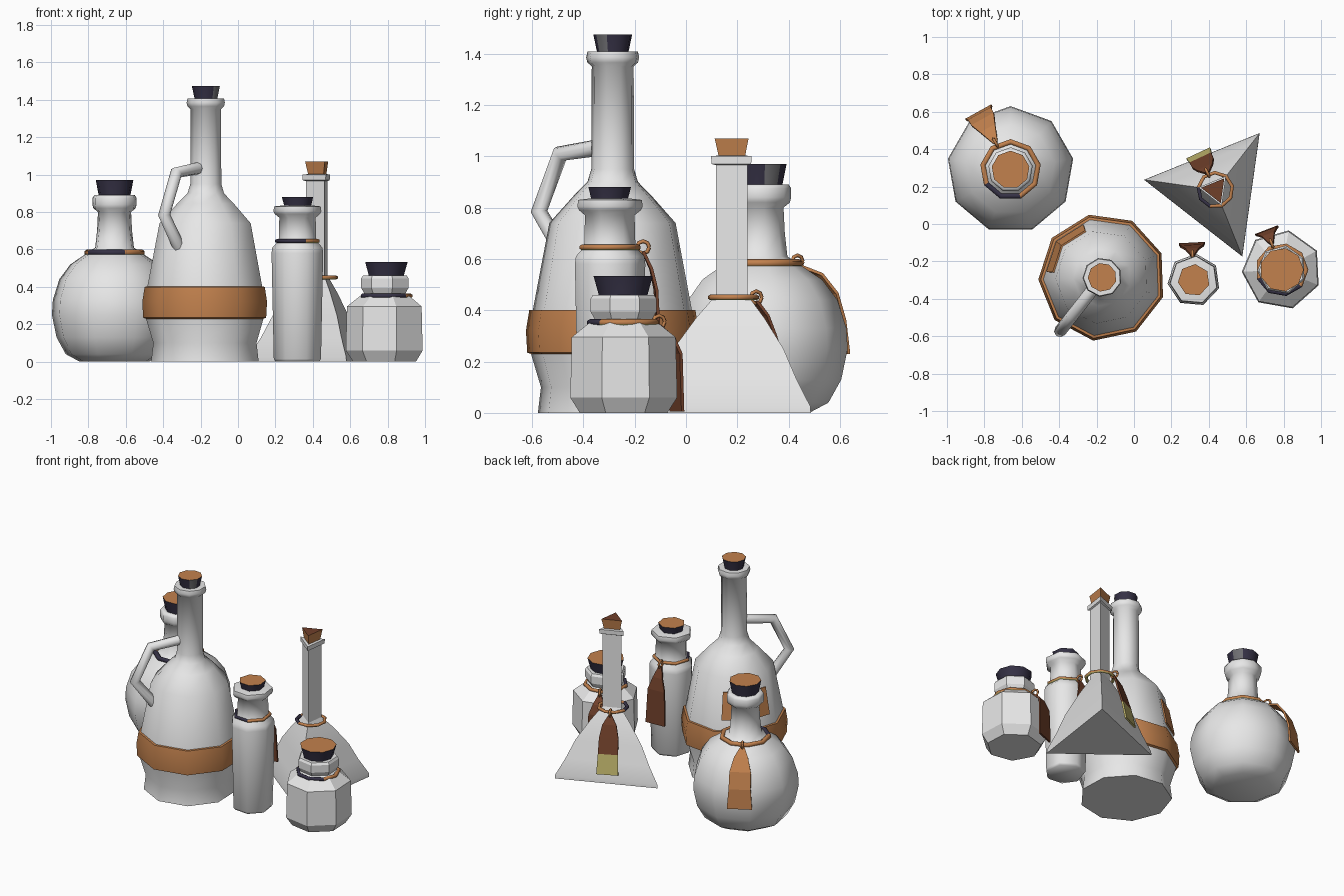
import bpy, bmesh, math
from mathutils import Vector

if "Cube" in bpy.data.objects:
    bpy.data.objects.remove(bpy.data.objects["Cube"])


def mat(name, r, g, b):
    m = bpy.data.materials.new(name)
    m.diffuse_color = (r, g, b, 1)
    m.use_nodes = True
    m.node_tree.nodes["Principled BSDF"].inputs["Base Color"].default_value = m.diffuse_color
    return m


GLASS = mat("pale_glass", .8, .8, .8)
ORANGE = mat("orange_cork", .54, .22, .075)
BROWN = mat("brown_leather", .16, .05, .023)
NAVY = mat("dark_navy", .036, .031, .06)
YELLOW = mat("straw_yellow", .52, .46, .15)
SLATE = mat("slate_grey", .16, .16, .17)


def finish(name, bm, mats, smooth=None, loc=(0, 0, 0)):
    bmesh.ops.recalc_face_normals(bm, faces=bm.faces)
    me = bpy.data.meshes.new(name)
    bm.to_mesh(me)
    bm.free()
    for m in mats:
        me.materials.append(m)
    ob = bpy.data.objects.new(name, me)
    ob.location = loc
    bpy.context.collection.objects.link(ob)
    if smooth:
        bpy.context.view_layer.objects.active = ob
        ob.select_set(True)
        bpy.ops.object.shade_smooth_by_angle(angle=math.radians(smooth))
        ob.select_set(False)
    return ob


def polar(d, deg, z):
    a = math.radians(deg)
    return Vector((d * math.cos(a), d * math.sin(a), z))


def lathe(profile, sides, rot, caps=True):
    """Turn (radius, z) points into an n-sided body."""
    bm = bmesh.new()
    rows = [[bm.verts.new(polar(r, rot + 360 * i / sides, z)) for i in range(sides)]
            for r, z in profile]
    for a, b in zip(rows, rows[1:]):
        for i in range(sides):
            j = (i + 1) % sides
            bm.faces.new((a[i], a[j], b[j], b[i]))
    if caps:
        bm.faces.new(rows[0])
        bm.faces.new(rows[-1])
    return bm


def angle_gap(v, deg):
    a = math.degrees(math.atan2(v.y, v.x)) - deg
    return abs((a + 180) % 360 - 180)


def cork(name, c, r0, r1, z0, z1, sides, rot, grey=None):
    bm = lathe([(r0 * .95, z0 - .03), (r0, z0), (r1, z1)], sides, rot)
    bm.normal_update()
    for f in bm.faces:
        m = f.calc_center_median()
        if m.z > z1 - .005:
            f.material_index = 0
        elif grey is not None and angle_gap(m, grey) < 30:
            f.material_index = 2
        else:
            f.material_index = 1
    return finish(name, bm, [ORANGE, NAVY, SLATE], 50 if sides > 3 else None, c)


def ring(name, c, r, z, tube, sides, rot, dark):
    """Cord around a neck: dark at one side, straw underneath."""
    bm = bmesh.new()
    rows = [[bm.verts.new(polar(r + tube * math.cos(t * math.pi / 3 + .52), rot + 360 * i / sides,
                                z + tube * math.sin(t * math.pi / 3 + .52))) for t in range(6)]
            for i in range(sides)]
    for i in range(sides):
        a, b = rows[i], rows[(i + 1) % sides]
        for t in range(6):
            f = bm.faces.new((a[t], b[t], b[(t + 1) % 6], a[(t + 1) % 6]))
            m = f.calc_center_median()
            f.material_index = 1 if angle_gap(m, dark) < 48 else 2 if m.z < z - tube * .3 else 0
    return finish(name, bm, [ORANGE, NAVY, YELLOW], 70, c)


def tube(name, c, pts, r, sides, m):
    cu = bpy.data.curves.new(name, 'CURVE')
    cu.dimensions = '3D'
    cu.bevel_depth = r
    cu.bevel_resolution = max(0, (sides - 4) // 2)
    cu.use_fill_caps = True
    sp = cu.splines.new('POLY')
    sp.points.add(len(pts) - 1)
    for p, q in zip(sp.points, pts):
        p.co = (*q, 1)
    cu.materials.append(m)
    ob = bpy.data.objects.new(name, cu)
    ob.location = c
    bpy.context.collection.objects.link(ob)
    return ob


def tag(name, c, ang, path, m, tip=None):
    """Hanging tag: path holds (distance, z, half width); knot loop at its top."""
    bm = bmesh.new()
    side = polar(1, ang + 90, 0)
    rows = [[bm.verts.new(polar(d, ang, z) + side * s * w) for s in (-1, 1)] for d, z, w in path]
    for k, (a, b) in enumerate(zip(rows, rows[1:])):
        f = bm.faces.new((a[0], a[1], b[1], b[0]))
        f.material_index = 1 if tip and k == len(path) - 2 else 0
    ob = finish(name, bm, [m, tip or m], None, c)
    so = ob.modifiers.new("thickness", 'SOLIDIFY')
    so.thickness, so.offset = .012, 0
    d, z, w = path[0]
    loop = [polar(d + .024 * math.cos(t * math.pi / 4), ang, z + .015 + .024 * math.sin(t * math.pi / 4))
            for t in range(9)]
    tube(name + "_knot", c, loop, .008, 4, ORANGE)


# Round bottle
A = (-.66, .29, 0)
finish("round_bottle", lathe([(.19, 0), (.265, .04), (.315, .13), (.34, .25), (.335, .33), (.3, .44), (.24, .52),
                              (.15, .58), (.105, .61), (.095, .7), (.09, .8), (.115, .82), (.12, .84),
                              (.12, .875), (.11, .89), (.085, .89)], 9, 90), [GLASS], 60, A)
cork("round_cork", A, .085, .102, .885, .97, 9, 90, 30)
ring("round_cord", A, .15, .583, .016, 9, 90, 250)
tag("round_tag", A, 119, [(.165, .575, .012), (.25, .54, .045), (.305, .465, .068), (.338, .36, .07),
                          (.35, .23, .08)], ORANGE)

# Tall jug with band, label and handle
B = (-.17, -.285, 0)
finish("jug_bottle", lathe([(.295, 0), (.283, .1), (.322, .23), (.327, .32), (.315, .4), (.25, .74), (.155, .845),
                            (.1, .9), (.085, .95), (.083, 1.35), (.1, 1.365), (.105, 1.385), (.1, 1.408),
                            (.065, 1.408)], 9, 22), [GLASS], 60, B)
cork("jug_cork", B, .062, .077, 1.405, 1.475, 9, 22, -30)
finish("jug_band", lathe([(.318, .228), (.337, .235), (.342, .32), (.329, .4), (.31, .402)], 9, 22, False),
       [ORANGE], 60, B)
bm = bmesh.new()
lab = []
for r, z in ((.308, .47), (.273, .65)):
    p = [polar(r, a, z) for a in (182, 142, 102)]
    lab.append([bm.verts.new(q) for q in (p[1].lerp(p[0], .8), p[1], p[1].lerp(p[2], .8))])
for i in range(2):
    bm.faces.new((lab[0][i], lab[0][i + 1], lab[1][i + 1], lab[1][i]))
label = finish("jug_label", bm, [ORANGE], None, B)
label.modifiers.new("thickness", 'SOLIDIFY').thickness = .009
label.modifiers["thickness"].offset = 0
tube("jug_handle", B, [polar(d, 232, z) for d, z in ((.06, 1.035), (.26, 1.01), (.365, .785), (.235, .61))],
     .033, 8, GLASS)

# Slim vial
C = (.32, -.3, 0)
finish("slim_bottle", lathe([(.12, 0), (.13, .015), (.142, .58), (.138, .61), (.11, .64), (.103, .66), (.1, .77),
                             (.125, .79), (.132, .805), (.128, .83), (.085, .835)], 7, 85), [GLASS], 60, C)
cork("slim_cork", C, .073, .086, .83, .88, 7, 85)
ring("slim_cord", C, .113, .645, .011, 7, 85, 225)
tag("slim_tag", C, 93, [(.133, .63, .01), (.165, .56, .035), (.183, .48, .062), (.195, .25, .07)], BROWN)

# Triangular flask
D = (.435, .183, 0)
finish("triangle_flask", lathe([(.385, 0), (.383, .025), (.315, .13), (.25, .25), (.155, .37), (.085, .445),
                                (.071, .46), (.071, .965), (.09, .97), (.092, 1), (.06, 1.003)], 3, 52),
       [GLASS], 25, D)
plug = lathe([(.058, .98), (.06, 1), (.077, 1.07)], 3, 52)
for f in plug.faces:
    f.material_index = 1 if f.calc_center_median().z > 1.06 else 0
finish("triangle_cork", plug, [ORANGE, BROWN], None, D)
ring("triangle_cord", D, .092, .45, .011, 9, 52, 215)
tag("triangle_tag", D, 115, [(.1, .435, .01), (.13, .38, .045), (.155, .3, .062), (.185, .2, .064),
                             (.212, .07, .07)], BROWN, YELLOW)

# Faceted jar
E = (.79, -.245, 0)
finish("faceted_jar", lathe([(.175, 0), (.214, .06), (.208, .295), (.145, .345), (.115, .365), (.132, .395),
                             (.132, .445), (.122, .46), (.09, .46)], 7, 80), [GLASS], None, E)
cork("jar_cork", E, .095, .117, .455, .533, 9, 80)
ring("jar_cord", E, .131, .352, .013, 9, 80, 258)
tag("jar_tag", E, 111, [(.15, .34, .01), (.2, .29, .035), (.22, .23, .058), (.224, .005, .066)], BROWN)
